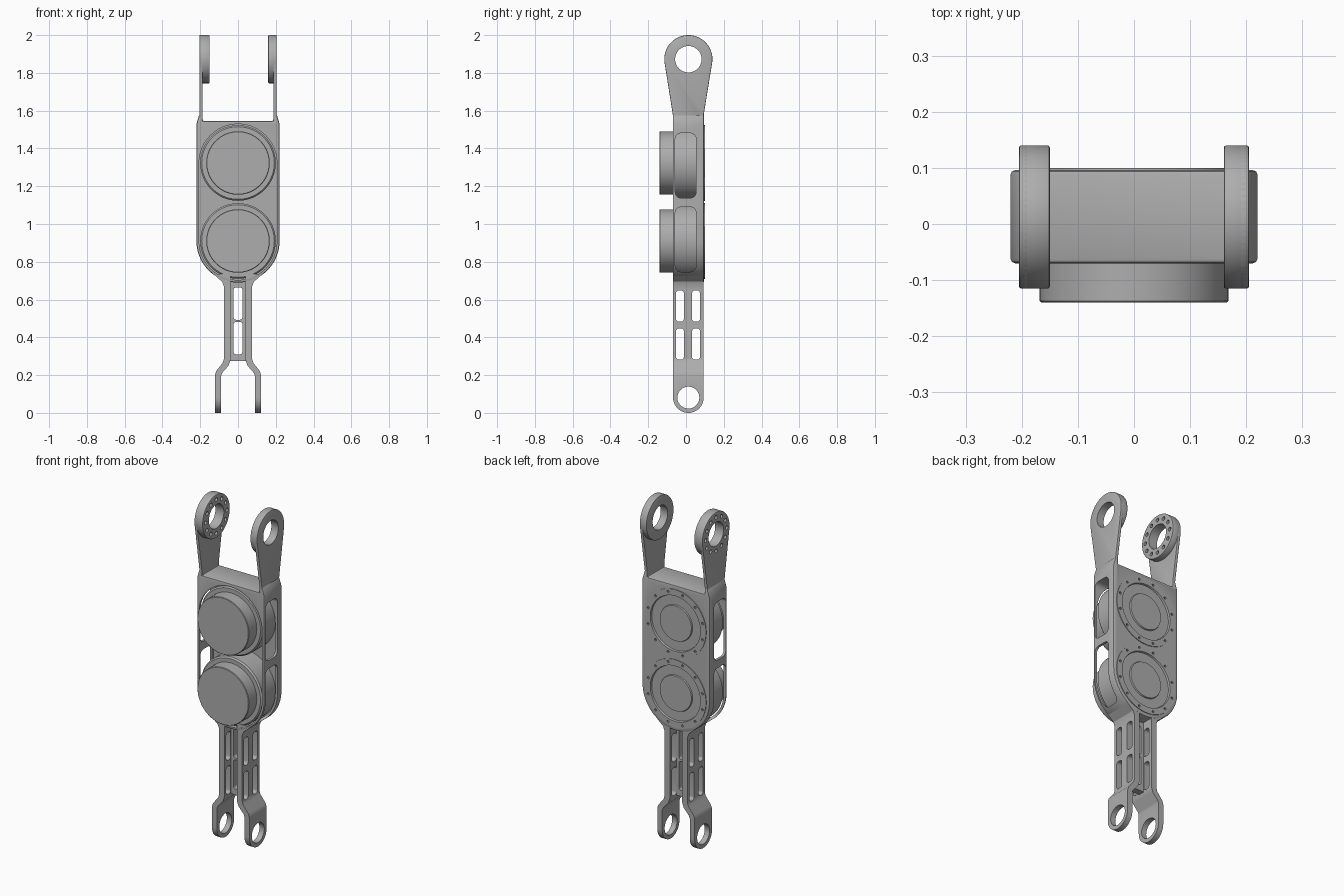
import bpy, bmesh, math
from mathutils import Vector

if "Cube" in bpy.data.objects:
    bpy.data.objects.remove(bpy.data.objects["Cube"])

grey = bpy.data.materials.new("machined grey")
grey.use_nodes = True
grey.diffuse_color = (0.42, 0.42, 0.42, 1)
grey.node_tree.nodes["Principled BSDF"].inputs["Base Color"].default_value = (0.42, 0.42, 0.42, 1)

YC = 0.0125                 # depth centre of the frame
FRONT, BACK = -0.07, 0.096
MOTORS = (0.91, 1.323)      # motor axis heights


def arc(cu, cv, r, a0=0, a1=360, n=48):
    full = abs(a1 - a0) == 360
    steps = n if full else n + 1
    angles = [math.radians(a0 + (a1 - a0) * i / n) for i in range(steps)]
    return [(cu + r * math.cos(a), cv + r * math.sin(a)) for a in angles]


def slot(u0, u1, v0, v1, r):
    """Rounded rectangle outline."""
    return (arc(u1 - r, v1 - r, r, 0, 90, 6) + arc(u0 + r, v1 - r, r, 90, 180, 6)
            + arc(u0 + r, v0 + r, r, 180, 270, 6) + arc(u1 - r, v0 + r, r, 270, 360, 6))


def finish(name, bm):
    bmesh.ops.remove_doubles(bm, verts=bm.verts, dist=1e-5)
    bmesh.ops.recalc_face_normals(bm, faces=bm.faces)
    mesh = bpy.data.meshes.new(name)
    bm.to_mesh(mesh)
    bm.free()
    mesh.materials.append(grey)
    obj = bpy.data.objects.new(name, mesh)
    bpy.context.scene.collection.objects.link(obj)
    return obj


def prism(name, outlines, axis, a, b):
    """Extrude outlines along x (points are y, z) or y (points are x, z)."""
    bm = bmesh.new()
    for pts in outlines:
        place = (lambda u, v: (a, u, v)) if axis == "x" else (lambda u, v: (u, a, v))
        face = bm.faces.new([bm.verts.new(place(u, v)) for u, v in pts])
        new = bmesh.ops.extrude_face_region(bm, geom=[face])["geom"]
        move = Vector((b - a, 0, 0)) if axis == "x" else Vector((0, b - a, 0))
        bmesh.ops.translate(bm, vec=move, verts=[g for g in new if isinstance(g, bmesh.types.BMVert)])
    return finish(name, bm)


def lathe(name, profile, z):
    """Spin (radius, y) points about the y direction at height z."""
    bm = bmesh.new()
    verts = [bm.verts.new((r, y, z)) for r, y in profile]
    edges = [bm.edges.new(pair) for pair in zip(verts, verts[1:])]
    bmesh.ops.spin(bm, geom=verts + edges, cent=(0, 0, z), axis=(0, 1, 0),
                   angle=math.tau, steps=64, use_merge=True)
    return finish(name, bm)


def bake(obj):
    """Turn the modifier result into the object's own mesh."""
    graph = bpy.context.evaluated_depsgraph_get()
    mesh = bpy.data.meshes.new_from_object(obj.evaluated_get(graph))
    obj.modifiers.clear()
    obj.data = mesh


def bevel(obj, width, segments=2):
    mod = obj.modifiers.new("edge", "BEVEL")
    mod.width, mod.segments = width, segments
    mod.limit_method, mod.angle_limit = "ANGLE", math.radians(40)
    bake(obj)


def cut(obj, cutter, operation="DIFFERENCE"):
    cutter.hide_render = True
    mod = obj.modifiers.new("cut", "BOOLEAN")
    mod.operation, mod.object, mod.solver = operation, cutter, "EXACT"
    bake(obj)
    bpy.data.objects.remove(cutter)


# Main frame: rounded bottom, shoulders rising into the upper fork
right_side = [(0.22, 1.53), (0.205, 1.58), (0.187, 1.58), (0.187, 1.545)]
outline = (arc(0, MOTORS[0], 0.22, 180, 360, 40) + right_side
           + [(-x, z) for x, z in reversed(right_side)])
frame = prism("frame", [outline], "y", FRONT, BACK)
bevel(frame, 0.008)
cavity = arc(0, MOTORS[0], 0.206, 180, 360, 40) + arc(0, MOTORS[1], 0.206, 0, 180, 40)
cut(frame, prism("cavity_cutter", [cavity], "y", -0.2, 0.065))
cut(frame, prism("bore_cutter", [arc(0, z, 0.2, n=64) for z in MOTORS], "y", 0, 0.2))
windows = [slot(-0.057, 0.053, z0, z0 + 0.343, 0.03) for z0 in (0.747, 1.138)]
cut(frame, prism("window_cutter", windows, "x", -0.4, 0.4))

# Motors: front drum, wide case, recessed back cover with bolt holes
motor_profile = [(0, -0.14), (0.165, -0.14), (0.168, -0.137), (0.168, -0.065), (0.192, -0.065),
                 (0.2, -0.057), (0.2, 0.1), (0.163, 0.1), (0.16, 0.09), (0.106, 0.09),
                 (0.103, 0.097), (0, 0.097)]
for label, z in zip(("lower", "upper"), MOTORS):
    motor = lathe(label + "_motor", motor_profile, z)
    bolts = [arc(x, h, 0.007, n=10) for x, h in arc(0, z, 0.183, 15, 375, 12)]
    cut(motor, prism("bolt_cutter", bolts, "y", 0.085, 0.2))

# Upper fork: tapered arms ending in thick bored hubs
HUB_Z, HUB_R = 1.8725, 0.1275
arm_outline = [(FRONT, 1.54), (BACK - 0.002, 1.54), (BACK - 0.002, 1.58)] \
    + arc(YC, HUB_Z, HUB_R, -8, 188, 40) + [(FRONT, 1.58)]
for label, side, inner in (("left", 1, 0.16), ("right", -1, 0.15)):
    arm = prism(label + "_upper_arm", [arm_outline], "x", side * 0.187, side * 0.205)
    bevel(arm, 0.004)
    cut(arm, prism("bore_cutter", [arc(YC, HUB_Z, 0.07)], "x", -0.4, 0.4))
    hub = prism(label + "_upper_hub", [arc(YC, HUB_Z, HUB_R, n=64)], "x", side * inner, side * 0.204)
    bevel(hub, 0.004)
    cut(hub, prism("bore_cutter", [arc(YC, HUB_Z, 0.07)], "x", -0.4, 0.4))
    if side < 0:
        holes = [arc(y, z, 0.011, n=14) for y, z in arc(YC, HUB_Z, 0.099, n=12)]
        for part in (arm, hub):
            cut(part, prism("hole_cutter", holes, "x", -0.4, 0))

# Lower fork: slotted side rails flaring into bored prongs
rail = [(0.13, 0.735), (0.1, 0.708), (0.084, 0.695), (0.075, 0.67), (0.075, 0.285), (0.081, 0.265),
        (0.115, 0.222), (0.122, 0.2), (0.122, -0.02), (0.09, -0.02), (0.09, 0.195),
        (0.085, 0.21), (0.05, 0.25), (0.04, 0.28), (0.04, 0.735)]
EYE_R = 0.081
side_slots = [slot(y0, y0 + 0.042, z0, z0 + 0.165, 0.015)
              for y0 in (-0.053, 0.032) for z0 in (0.282, 0.483)]
for label, side in (("left", 1), ("right", -1)):
    prong = prism(label + "_lower_prong", [[(side * x, z) for x, z in rail]], "y", -0.2, 0.2)
    stencil = arc(YC, EYE_R, EYE_R, 180, 360, 32) + [(YC + EYE_R, 0.9), (YC - EYE_R, 0.9)]
    cut(prong, prism("stencil", [stencil], "x", -0.4, 0.4), "INTERSECT")
    cut(prong, prism("eye_cutter", [arc(YC, EYE_R, 0.058)] + side_slots, "x", -0.4, 0.4))

# Web joining the two rails
web = prism("lower_web", [[(-0.045, 0.275), (0.045, 0.275), (0.045, 0.72), (-0.045, 0.72)]],
            "y", -0.008, 0.03)
web_slots = [slot(-0.024, 0.024, z0, z0 + 0.172, 0.015) for z0 in (0.31, 0.493)]
cut(web, prism("web_cutter", web_slots, "y", -0.2, 0.2))

# Smooth the round surfaces and keep the machined edges sharp
bpy.ops.object.select_all(action="DESELECT")
for obj in bpy.context.scene.objects:
    if obj.type == "MESH":
        obj.select_set(True)
        bpy.context.view_layer.objects.active = obj
bpy.ops.object.shade_smooth_by_angle(angle=math.radians(30))
